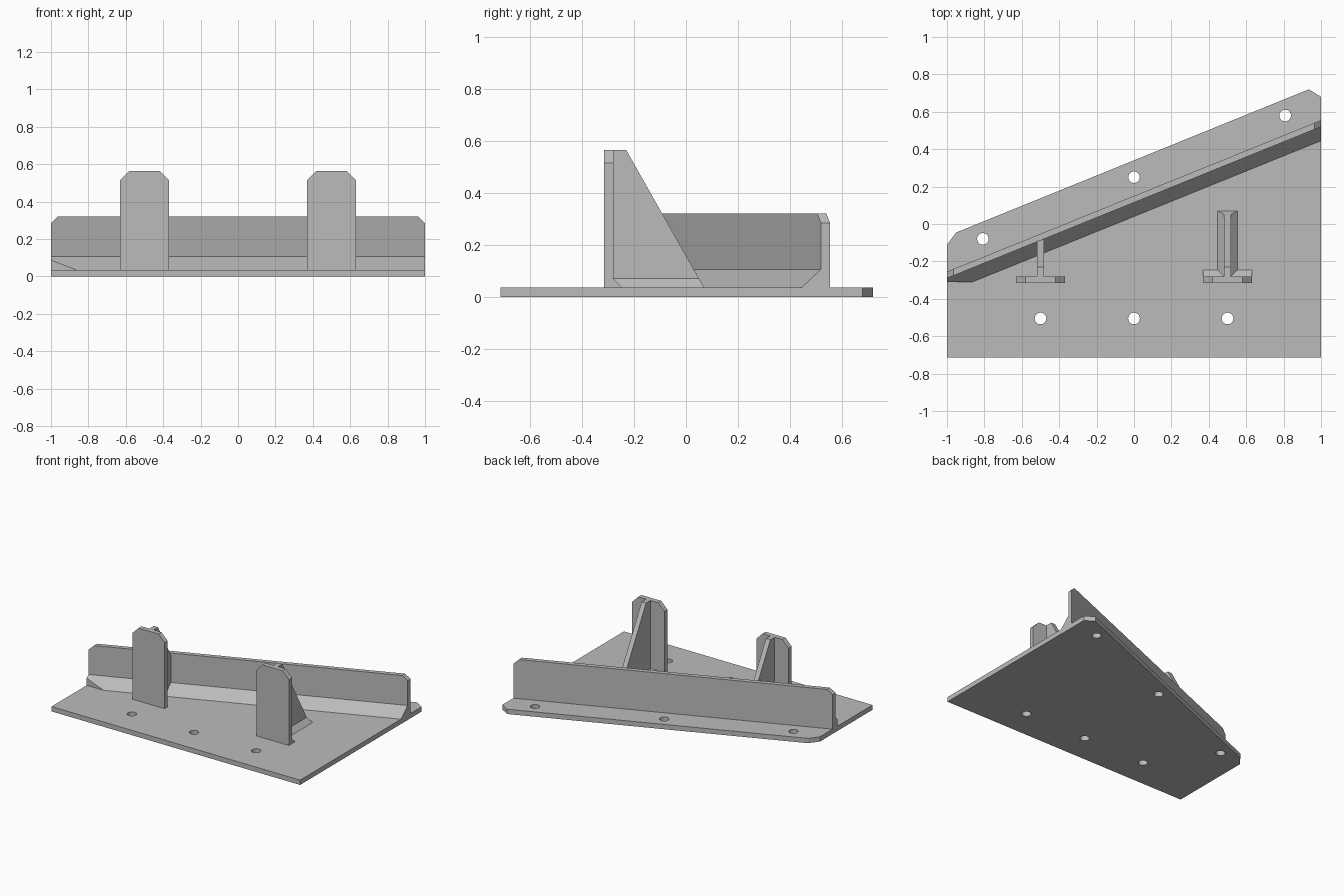
import bpy, bmesh
from mathutils import Vector

cube = bpy.data.objects.get("Cube")
if cube:
    bpy.data.objects.remove(cube, do_unlink=True)

GREY = (0.5, 0.5, 0.5, 1)
mat = bpy.data.materials.new("plain grey")
mat.use_nodes = True
mat.diffuse_color = GREY
mat.node_tree.nodes["Principled BSDF"].inputs["Base Color"].default_value = GREY

T = 0.035        # sheet thickness, also the top of the base plate
TOP = 0.565      # height of the uprights
SLOPE = 0.405    # rise of the angled fence in y per unit of x


def fence_y(x):
    return -0.29 + SLOPE * (x + 1)


def prism(name, points, sweep, cut=None):
    """Sweep a flat polygon; optionally trim what lies past a plane (point, normal)."""
    bm = bmesh.new()
    face = bm.faces.new([bm.verts.new(p) for p in points])
    new = bmesh.ops.extrude_face_region(bm, geom=[face])["geom"]
    verts = [v for v in new if isinstance(v, bmesh.types.BMVert)]
    bmesh.ops.translate(bm, verts=verts, vec=Vector(sweep))
    if cut:
        geom = bm.verts[:] + bm.edges[:] + bm.faces[:]
        cut_geom = bmesh.ops.bisect_plane(bm, geom=geom, plane_co=cut[0],
                                          plane_no=cut[1], clear_outer=True)["geom_cut"]
        edges = [e for e in cut_geom if isinstance(e, bmesh.types.BMEdge)]
        bmesh.ops.holes_fill(bm, edges=edges)
    bmesh.ops.recalc_face_normals(bm, faces=bm.faces)
    mesh = bpy.data.meshes.new(name)
    bm.to_mesh(mesh)
    bm.free()
    mesh.materials.append(mat)
    obj = bpy.data.objects.new(name, mesh)
    bpy.context.collection.objects.link(obj)
    return obj


# Base plate with clipped rear corners
outline = [(-1, -0.715), (1, -0.715), (1, 0.68), (0.935, 0.72), (-0.95, -0.045), (-1, -0.11)]
base = prism("base_plate", [(x, y, 0) for x, y in outline], (0, 0, T))

# Screw holes: a straight front row and a row behind the fence
holes = [(x, -0.505) for x in (-0.5, 0, 0.5)]
holes += [(x, 0.25 + 0.408 * x) for x in (-0.808, 0, 0.808)]
for x, y in holes:
    bpy.ops.mesh.primitive_cylinder_add(vertices=32, radius=0.031, depth=0.2, location=(x, y, 0))
    cutter = bpy.context.object
    cutter.name = "hole_cutter"
    cutter.hide_render = True
    mod = base.modifiers.new("hole", 'BOOLEAN')
    mod.operation = 'DIFFERENCE'
    mod.solver = 'EXACT'
    mod.object = cutter
    bpy.context.view_layer.objects.active = base
    bpy.ops.object.modifier_apply(modifier=mod.name)
    bpy.data.objects.remove(cutter, do_unlink=True)

# Angled fence with clipped top corners
side = [(-1, T), (1, T), (1, 0.285), (0.965, 0.32), (-0.965, 0.32), (-1, 0.285)]
prism("fence", [(x, fence_y(x), z) for x, z in side], (0, T, 0))

# Sloped weld along the fence foot, trimmed square at its low end
y0 = fence_y(-1)
prism("fence_weld", [(-1, y0, T), (-1, y0, 0.106), (-1, y0 - 0.075, T)],
      (2, 2 * SLOPE, 0), cut=((0, -0.31, 0), (0, -1, 0)))

# Two uprights, each braced by a tapering rib
FRONT, BACK = -0.315, -0.28
RIB_TOE, RIB_TOP = 0.07, -0.23
H = T / 2
taper = ((0, RIB_TOE, T), (0, TOP - T, RIB_TOE - RIB_TOP))
for label, cx in (("right", -0.5), ("left", 0.5)):
    shape = [(-0.13, T), (0.13, T), (0.13, TOP - 0.05), (0.08, TOP), (-0.08, TOP), (-0.13, TOP - 0.05)]
    prism(label + "_upright", [(cx + x, FRONT, z) for x, z in shape], (0, T, 0))
    # The rib that meets the fence stops inside it
    end = min(0.1, fence_y(cx) + H)
    prism(label + "_rib", [(cx - H, BACK, T), (cx - H, BACK, TOP), (cx - H, end, TOP), (cx - H, end, T)],
          (T, 0, 0), cut=taper)

# Weld fillets at the foot of the free-standing bracket
cx = 0.5
prism("upright_weld", [(cx - 0.13, BACK, T), (cx - 0.13, BACK, 2 * T), (cx - 0.13, BACK + T, T)],
      (0.26, 0, 0))
for label, s in (("inner", -1), ("outer", 1)):
    prism(label + "_rib_weld",
          [(cx + s * H, BACK, T), (cx + s * H, BACK, 2 * T), (cx + s * (H + T), BACK, T)],
          (0, 0.4, 0), cut=taper)
